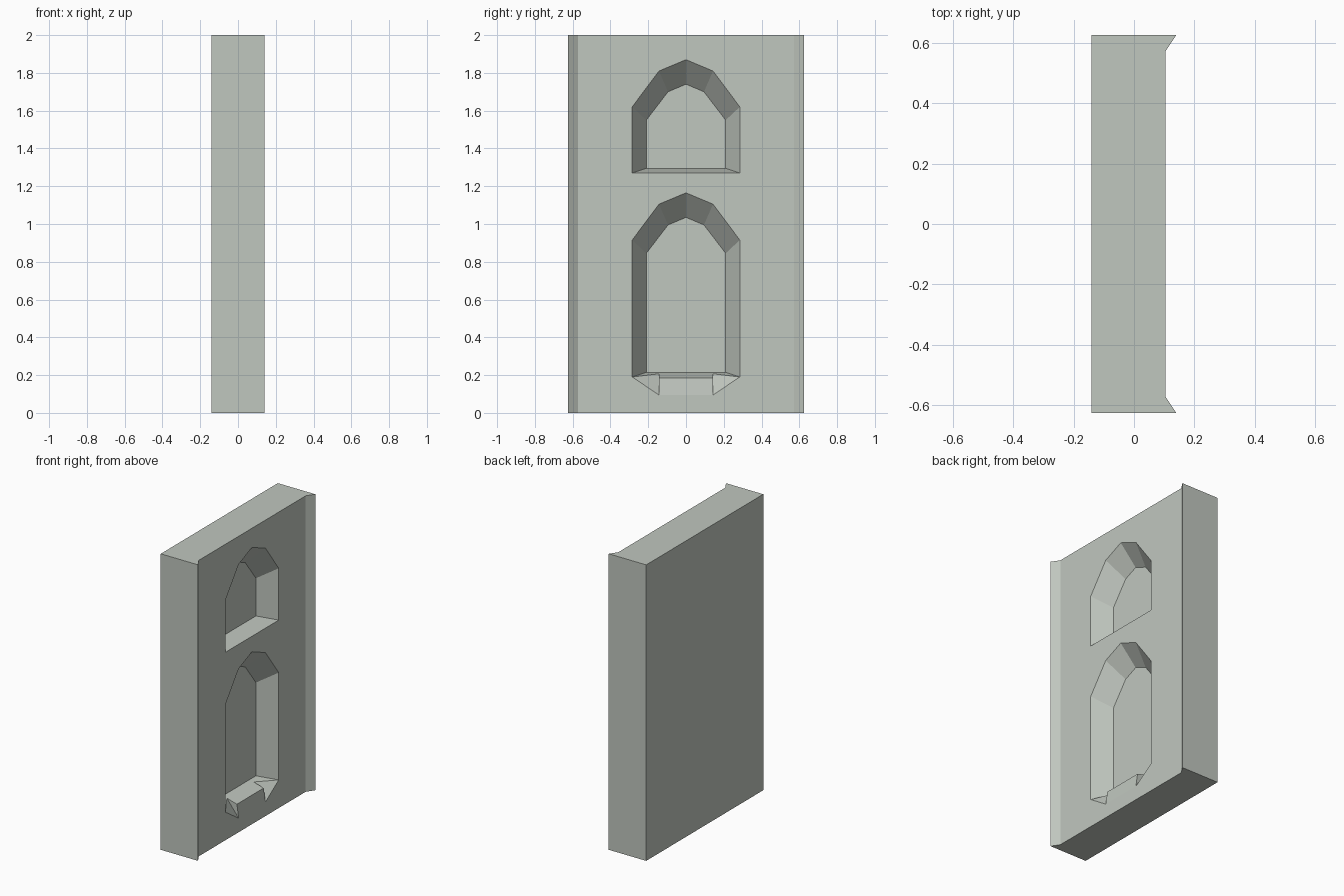
import bpy
import bmesh

cube = bpy.data.objects.get("Cube")
if cube:
    bpy.data.objects.remove(cube, do_unlink=True)

BACK, FACE, LIP, DEEP = -0.14, 0.105, 0.14, -0.013
HALF, INNER, HEIGHT = 0.625, 0.573, 2.0

stone = bpy.data.materials.new("pale grey stone")
stone.use_nodes = True
color = (0.53, 0.57, 0.52, 1.0)
stone.diffuse_color = color
stone.node_tree.nodes["Principled BSDF"].inputs["Base Color"].default_value = color

bm = bmesh.new()
cache = {}


def vert(x, y, z):
    """Return the shared vertex at a position."""
    key = (round(x, 4), round(y, 4), round(z, 4))
    if key not in cache:
        cache[key] = bm.verts.new(key)
    return cache[key]


def face(*points):
    return bm.faces.new([vert(*p) for p in points])


def mirrored(*points):
    """Make a face and its twin on the other side of the centre."""
    face(*points)
    face(*[(x, -y, z) for x, y, z in reversed(points)])


def loop_edges(points):
    verts = [vert(*p) for p in points]
    edges = []
    for a, b in zip(verts, verts[1:] + verts[:1]):
        edges.append(bm.edges.get((a, b)) or bm.edges.new((a, b)))
    return edges


def arch(x, half, foot, spring, shoulder, shoulder_z, top):
    """Five-sided arch outline, from one foot over the top to the other."""
    side = [(x, half, foot), (x, half, spring), (x, shoulder, shoulder_z)]
    return side + [(x, 0, top)] + [(x, -y, z) for x, y, z in reversed(side)]


def niche(foot, drop):
    """Splayed niche: jambs, arch and back; returns both outlines."""
    outer = arch(FACE, 0.285, foot, 1.62 - drop, 0.143, 1.81 - drop, 1.87 - drop)
    inner = arch(DEEP, 0.21, foot + 0.025, 1.55 - drop, 0.095, 1.70 - drop, 1.74 - drop)
    for i in range(len(outer) - 1):
        face(outer[i], outer[i + 1], inner[i + 1], inner[i])
    face(*inner)
    return outer, inner


# Upper niche with a plain sill
upper, upper_in = niche(1.27, 0)
face(upper[-1], upper[0], upper_in[0], upper_in[-1])

# Lower niche with a block sill and chamfered corners
lower, lower_in = niche(0.19, 0.705)
corner, deep = lower[0], lower_in[0]
base, shelf, nose = (FACE, 0.143, 0.095), (0.017, 0.143, 0.207), (0.092, 0.143, 0.186)


def flip(p):
    return (p[0], -p[1], p[2])


mirrored(deep, corner, shelf)
mirrored(corner, base, shelf)
mirrored(base, nose, shelf)
for a, b in ((deep, shelf), (shelf, nose), (nose, base)):
    face(a, b, flip(b), flip(a))

# Panel face around both niches
rim = [(FACE, -INNER, 0), (FACE, INNER, 0), (FACE, INNER, HEIGHT), (FACE, -INNER, HEIGHT)]
edges = loop_edges(rim) + loop_edges(upper) + loop_edges(lower + [flip(base), base])
bmesh.ops.triangle_fill(bm, use_beauty=True, edges=edges, normal=(1, 0, 0))

# Slab back, ends and the flared vertical lips
outline = [(FACE, INNER), (LIP, HALF), (BACK, HALF), (BACK, -HALF), (LIP, -HALF), (FACE, -INNER)]
for a, b in zip(outline, outline[1:]):
    face((*a, 0), (*b, 0), (*b, HEIGHT), (*a, HEIGHT))
for z in (0, HEIGHT):
    face(*[(x, y, z) for x, y in outline])

bmesh.ops.recalc_face_normals(bm, faces=bm.faces[:])
mesh = bpy.data.meshes.new("wall_panel")
bm.to_mesh(mesh)
bm.free()
mesh.materials.append(stone)
panel = bpy.data.objects.new("wall_panel", mesh)
bpy.context.collection.objects.link(panel)
